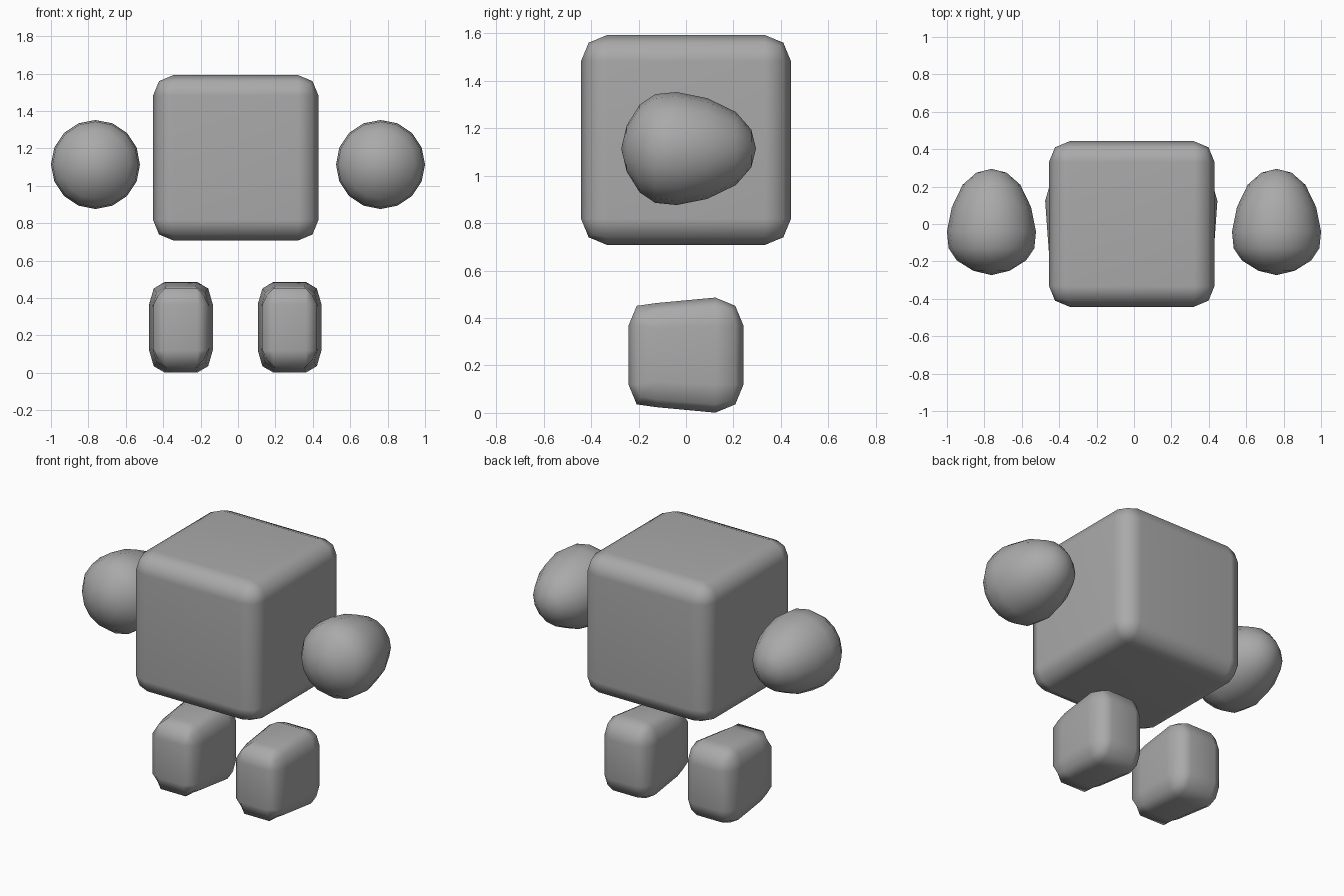
import bpy, bmesh, math
from mathutils import Vector

if "Cube" in bpy.data.objects:
    bpy.data.objects.remove(bpy.data.objects["Cube"])

grey = bpy.data.materials.new("mid grey")
grey.diffuse_color = (0.4, 0.4, 0.4, 1)
grey.use_nodes = True
grey.node_tree.nodes["Principled BSDF"].inputs["Base Color"].default_value = grey.diffuse_color


def finish(bm, name, location, weighted=False):
    bmesh.ops.recalc_face_normals(bm, faces=bm.faces)
    for f in bm.faces:
        f.smooth = True
    mesh = bpy.data.meshes.new(name)
    bm.to_mesh(mesh)
    bm.free()
    mesh.materials.append(grey)
    ob = bpy.data.objects.new(name, mesh)
    ob.location = location
    bpy.context.collection.objects.link(ob)
    if weighted:  # keeps the big sides flat between the rounded edges
        ob.modifiers.new("flat sides", 'WEIGHTED_NORMAL')
    return ob


def rounded_box(size, bevel):
    """Unit cube with two-step rounded edges, stretched to size."""
    bm = bmesh.new()
    bmesh.ops.create_cube(bm, size=1)
    bmesh.ops.bevel(bm, geom=bm.edges[:], offset=bevel, offset_type='OFFSET',
                    segments=2, profile=0.5, affect='EDGES')
    bmesh.ops.scale(bm, vec=Vector(size), verts=bm.verts)
    return bm


# Head and body block
finish(rounded_box((0.885, 0.885, 0.885), 0.125), "body", (-0.012, 0, 1.15), True)

# Feet: rounded blocks whose sides slope in toward the front
for side, x in (("left", -0.305), ("right", 0.276)):
    bm = rounded_box((0.34, 0.485, 0.485), 0.245)
    for v in bm.verts:
        if -0.2 < v.co.y < 0:
            v.co.x *= 0.895
            v.co.z *= 0.905
    finish(bm, side + "_foot", (x, 0, 0.2435), True)

# Hands: egg shapes turned about the y axis, blunt end in front
EGG = [(-0.25, 0.097), (-0.195, 0.185), (-0.13, 0.229), (-0.04, 0.238),
       (0.09, 0.212), (0.21, 0.154), (0.275, 0.08)]
N = 16
for side, x in (("left", -0.762), ("right", 0.762)):
    bm = bmesh.new()
    rings = [[bm.verts.new((r * math.cos(2 * math.pi * i / N), y,
                            r * math.sin(2 * math.pi * i / N))) for i in range(N)]
             for y, r in EGG]
    front, back = bm.verts.new((0, -0.273, 0)), bm.verts.new((0, 0.295, 0))
    for i in range(N):
        j = (i + 1) % N
        for a, b in zip(rings, rings[1:]):
            bm.faces.new((a[i], a[j], b[j], b[i]))
        bm.faces.new((front, rings[0][j], rings[0][i]))
        bm.faces.new((back, rings[-1][i], rings[-1][j]))
    finish(bm, side + "_hand", (x, 0, 1.114))
